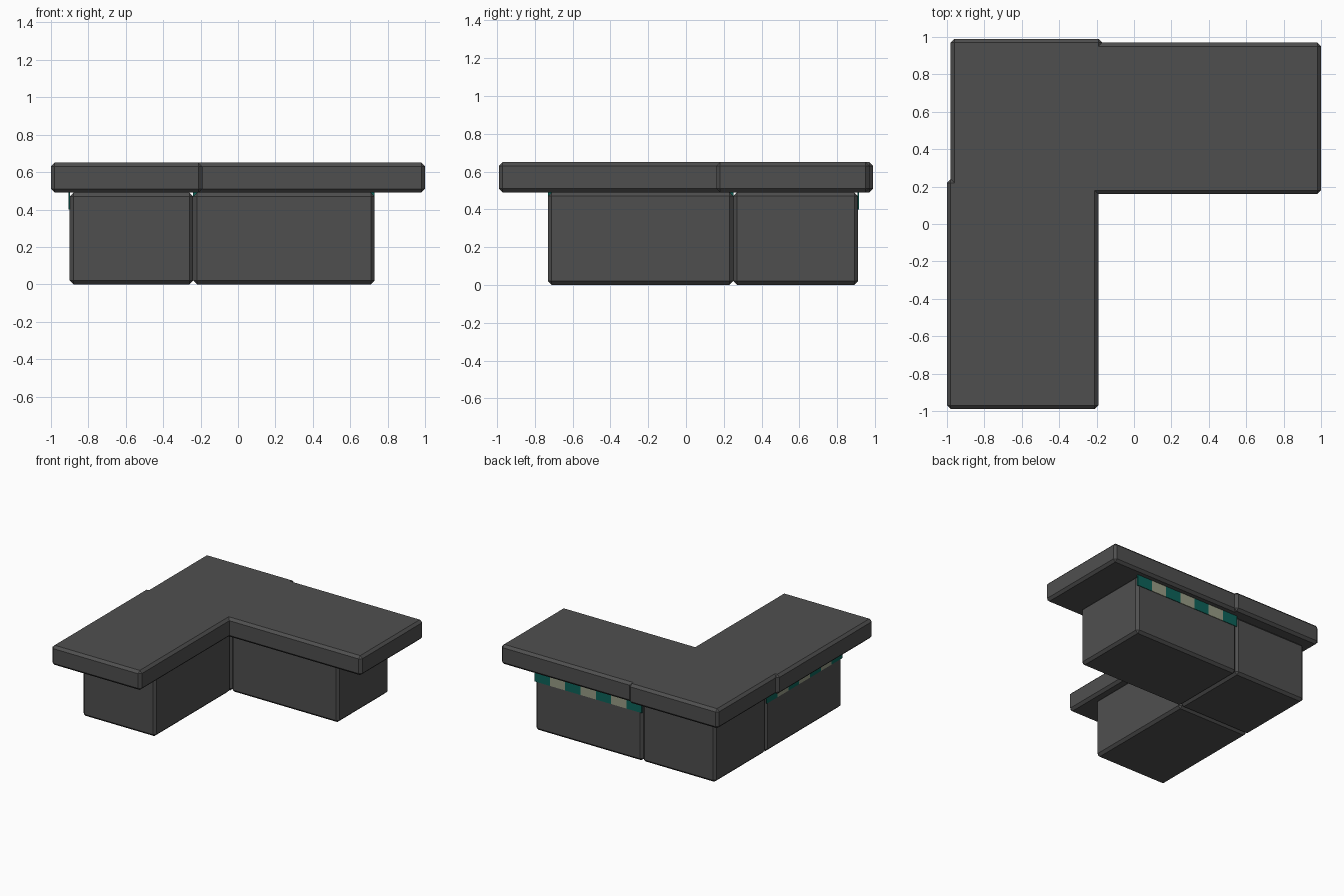
import bpy, bmesh

if "Cube" in bpy.data.objects:
    bpy.data.objects.remove(bpy.data.objects["Cube"])


def material(name, rgb):
    m = bpy.data.materials.new(name)
    m.diffuse_color = (*rgb, 1.0)
    m.use_nodes = True
    m.node_tree.nodes["Principled BSDF"].inputs["Base Color"].default_value = m.diffuse_color
    return m


GREY = material("dark_grey", (0.078, 0.078, 0.078))
TEAL = material("deep_teal", (0.004, 0.125, 0.1))
CREAM = material("pale_stone", (0.31, 0.33, 0.235))


def box(name, x, y, z, mat, chamfer=0.0):
    """Box from (min, max) ranges, optionally with chamfered edges."""
    bm = bmesh.new()
    bmesh.ops.create_cube(bm, size=1)
    for v in bm.verts:
        v.co = [r[0] if c < 0 else r[1] for c, r in zip(v.co, (x, y, z))]
    if chamfer:
        bmesh.ops.bevel(bm, geom=bm.edges[:], offset=chamfer, segments=1,
                        affect='EDGES')
    bmesh.ops.recalc_face_normals(bm, faces=bm.faces[:])
    me = bpy.data.meshes.new(name)
    bm.to_mesh(me)
    bm.free()
    me.materials.append(mat)
    ob = bpy.data.objects.new(name, me)
    bpy.context.collection.objects.link(ob)
    return ob


# Base cabinets: corner and two arms
BASE = (0.0, 0.49)
box("base_corner", (-0.90, -0.24), (0.25, 0.91), BASE, GREY, 0.02)
box("base_right_arm", (-0.24, 0.73), (0.25, 0.91), BASE, GREY, 0.02)
box("base_front_arm", (-0.90, -0.24), (-0.73, 0.25), BASE, GREY, 0.02)

# Overhanging counter slabs, overlapping at the corner
SLAB = (0.49, 0.65)
box("top_corner", (-0.98, -0.17), (0.18, 0.99), SLAB, GREY, 0.02)
box("top_right_arm", (-0.25, 1.0), (0.16, 0.97), SLAB, GREY, 0.02)
box("top_front_arm", (-1.0, -0.19), (-0.99, 0.24), SLAB, GREY, 0.02)

# Chequered strips of seven tiles on the outer faces of both arms
TILES = 7
for i in range(TILES):
    mat = CREAM if i % 2 else TEAL
    a, b = i / TILES, (i + 1) / TILES
    box(f"back_tile_{i}", (-0.24 + 0.97 * a, -0.24 + 0.97 * b),
        (0.907, 0.915), (0.40, 0.49), mat)
    box(f"left_tile_{i}", (-0.905, -0.897),
        (-0.73 + 0.98 * a, -0.73 + 0.98 * b), (0.40, 0.49), mat)
